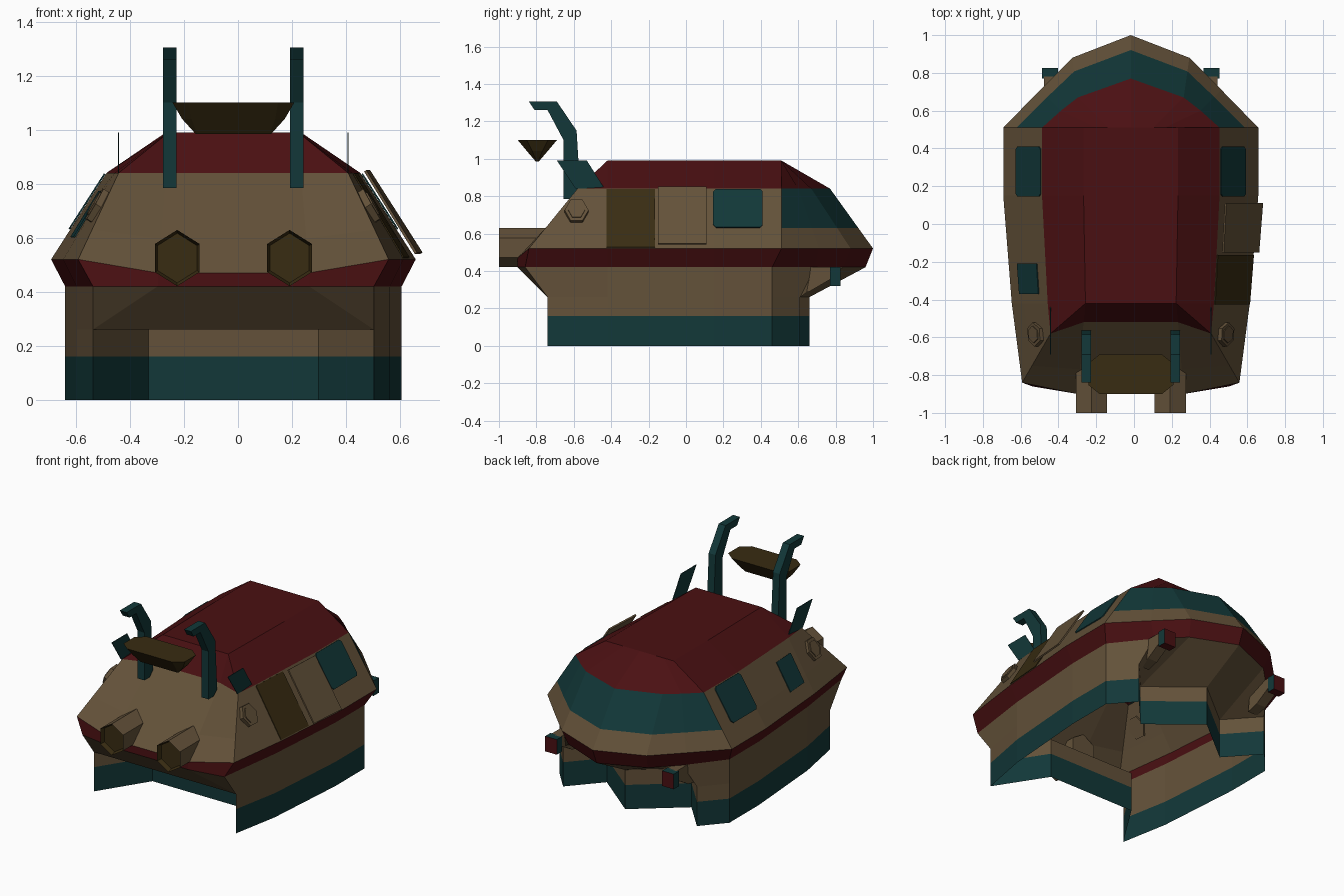
import bpy, bmesh, math
from mathutils import Vector

old = bpy.data.objects.get("Cube")
if old:
    bpy.data.objects.remove(old, do_unlink=True)

CX = -0.017  # body centre line


def material(name, rgb):
    m = bpy.data.materials.new(name)
    m.use_nodes = True
    col = (*rgb, 1)
    m.diffuse_color = col
    bsdf = m.node_tree.nodes["Principled BSDF"]
    bsdf.inputs["Base Color"].default_value = col
    bsdf.inputs["Roughness"].default_value = 0.9
    return m


MATS = [material("tan", (0.125, 0.083, 0.041)),
        material("dark_red", (0.068, 0.005, 0.006)),
        material("dark_teal", (0.006, 0.039, 0.040)),
        material("dark_olive", (0.040, 0.025, 0.006))]
TAN, RED, TEAL, OLIVE = range(4)


def finish(bm, name):
    me = bpy.data.meshes.new(name)
    bm.to_mesh(me)
    bm.free()
    for m in MATS:
        me.materials.append(m)
    ob = bpy.data.objects.new(name, me)
    ob.location.x = CX
    bpy.context.collection.objects.link(ob)
    return ob


def solid(name, near, far, mat, rule=None):
    """Closed prism between two matching outlines."""
    bm = bmesh.new()
    a = [bm.verts.new(p) for p in near]
    b = [bm.verts.new(p) for p in far]
    n = len(a)
    bm.faces.new(a)
    bm.faces.new(b[::-1])
    for i in range(n):
        bm.faces.new((a[i], b[i], b[(i + 1) % n], a[(i + 1) % n]))
    bmesh.ops.recalc_face_normals(bm, faces=bm.faces)
    for f in bm.faces:
        f.material_index = mat if rule is None else rule(f)
    return finish(bm, name)


def slab(name, x, width, profile, mat, rule=None):
    """Side profile (y, z) extruded across x."""
    return solid(name, [(x - width / 2, y, z) for y, z in profile],
                 [(x + width / 2, y, z) for y, z in profile], mat, rule)


# Half outlines (x, y), front centre to back centre
belt_top = [(0, -.90), (.28, -.90), (.575, -.84), (.63, -.42), (.675, .15),
            (.675, .51), (.48, .71), (.31, .88), (0, 1.0)]
belt_low = [(0, -.90), (.28, -.90), (.52, -.86), (.58, -.42), (.623, .15),
            (.623, .46), (.44, .69), (.29, .84), (0, .96)]
eave = [(0, -.52), (.25, -.52), (.425, -.58), (.44, -.42), (.47, .15),
        (.47, .51), (.37, .60), (.28, .67), (0, .77)]
crown = [(0, -.42), (.24, -.42), (.24, -.42), (.24, -.42), (.25, .15),
         (.25, .51), (.18, .51), (.12, .51), (0, .51)]
foot = [(0, -.42), (.315, -.42), (.52, -.74), (.58, -.42), (.623, .15),
        (.623, .46), (.49, .61), (.31, .41), (0, .66)]
porch = [(0, -.74), (.52, -.74)] + foot[2:]


def ring(half, z):
    pts = [Vector((x, y, z)) for x, y in half]
    return pts + [Vector((-p.x, p.y, p.z)) for p in pts[-2:0:-1]]


rings = [ring(foot, 0), ring(foot, .16), ring(foot, .26), ring(porch, .26),
         ring(belt_low, .42), ring(belt_top, .52), None, ring(eave, .84),
         ring(crown, .99)]
for i in (0, 1, -1):  # belt dips at the nose
    rings[5][i].z = .47
rings[6] = [a.lerp(b, .344) for a, b in zip(rings[5], rings[7])]
band_mats = [TEAL, TAN, TAN, TAN, RED, TAN, TAN, RED]

# Hull: open-bottomed shell lofted through the rings
bm = bmesh.new()
cache = {}


def vert(p):
    key = tuple(round(c, 4) for c in p)
    if key not in cache:
        cache[key] = bm.verts.new(p)
    return cache[key]


N = len(rings[0])
for k, mat in enumerate(band_mats):
    lo, hi = rings[k], rings[k + 1]
    for i in range(N):
        j = (i + 1) % N
        vs = list(dict.fromkeys(vert(p) for p in (lo[i], lo[j], hi[j], hi[i])))
        if len(vs) > 2:
            f = bm.faces.new(vs)
            rear_glass = k == 6 and 5 <= i <= 10
            f.material_index = TEAL if rear_glass else mat
roof = bm.faces.new(list(dict.fromkeys(vert(p) for p in rings[8])))
roof.material_index = RED
finish(bm, "hull")


# Plates lying on the sloped upper side walls
def along(half, y):
    for (x0, y0), (x1, y1) in zip(half[2:5], half[3:6]):
        if y <= y1:
            return x0 + (x1 - x0) * max(0, (y - y0) / (y1 - y0))
    return half[5][0]


def on_wall(side, y, z, off):
    t = (z - .52) / .32
    x = along(belt_top, y) * (1 - t) + along(eave, y) * t
    return (side * (x + off * .84), y, z + off * .54)


def plate(name, side, outline, off, thick, mat):
    solid(name, [on_wall(side, y, z, off) for y, z in outline],
          [on_wall(side, y, z, off + thick) for y, z in outline], mat)


def box_outline(y0, y1, z0, z1, c=0):
    if not c:
        return [(y0, z0), (y1, z0), (y1, z1), (y0, z1)]
    return [(y0 + c, z0), (y1 - c, z0), (y1, z0 + c), (y1, z1 - c),
            (y1 - c, z1), (y0 + c, z1), (y0, z1 - c), (y0, z0 + c)]


def hexagon(cy, cz, ry, rz, turn=0):
    return [(cy + ry * math.cos(math.radians(60 * k + turn)),
             cz + rz * math.sin(math.radians(60 * k + turn))) for k in range(6)]


plate("doorway", 1, box_outline(-.425, -.165, .525, .835), .001, .005, OLIVE)
plate("sliding_door", 1, box_outline(-.15, .11, .525, .83), .028, .01, TAN)
plate("small_window", -1, box_outline(-.37, -.21, .60, .77), .001, .006, TEAL)

for side, label in ((1, "left"), (-1, "right")):
    plate(label + "_window", side, box_outline(.145, .41, .63, .835, .015),
          .001, .006, TEAL)
    plate(label + "_hex_hatch", side, hexagon(-.585, .715, .064, .064),
          -.01, .03, TAN)
    plate(label + "_hex_hatch_cap", side, hexagon(-.585, .715, .046, .046),
          .018, .008, TAN)

    # Curved antenna horn and thin roof fin
    slab(label + "_horn", side * .235, .05,
         [(-.84, 1.305), (-.69, 1.305), (-.585, 1.15), (-.565, .82),
          (-.60, .785), (-.655, .785), (-.655, 1.10), (-.74, 1.26),
          (-.81, 1.26)], TEAL)
    slab(label + "_fin", side * .425, .004,
         [(-.69, .99), (-.53, .99), (-.435, .84), (-.59, .84)], TEAL)

    # Hexagonal nose pipe with a recessed dark mouth
    hexa = hexagon(side * .208, .525, .096, .104, 30)
    pipe = solid(label + "_nose_pipe", [(x, -1.0, z) for x, z in hexa],
                 [(x, -.74, z) for x, z in hexa], TAN,
                 lambda f: OLIVE if f.normal.y < -.5 else TAN)
    bm = bmesh.new()
    bm.from_mesh(pipe.data)
    mouth = [f for f in bm.faces if f.normal.y < -.5]
    bmesh.ops.inset_individual(bm, faces=mouth, thickness=.012, depth=-.03)
    for f in bm.faces:
        if f.calc_center_median().y < -.95:
            f.material_index = OLIVE
    bm.to_mesh(pipe.data)
    bm.free()

    # Rear lamp on a short bracket
    slab(label + "_lamp_bracket", side * .425, .07,
         [(.60, .42), (.78, .42), (.78, .36), (.66, .29), (.58, .27)], TAN)
    slab(label + "_rear_lamp", side * .428, .085,
         box_outline(.77, .825, .32, .42), TEAL,
         lambda f: RED if f.normal.y > .5 or f.normal.z < -.5 else TEAL)


# Floating front lamp: boat-shaped body
def lamp_ring(lx, ly, cut, z):
    c = cut
    pts = [(lx - c, -ly), (lx, -ly + c * .8), (lx, ly - c * .8), (lx - c, ly)]
    pts += [(-x, -y) for x, y in pts]
    return [(x, y - .795, z) for x, y in pts]


solid("front_lamp_body", lamp_ring(.225, .105, .06, 1.1),
      lamp_ring(.19, .055, .035, 1.04), OLIVE)
solid("front_lamp_keel", lamp_ring(.19, .055, .035, 1.04),
      lamp_ring(.14, .008, .005, .985), OLIVE)
